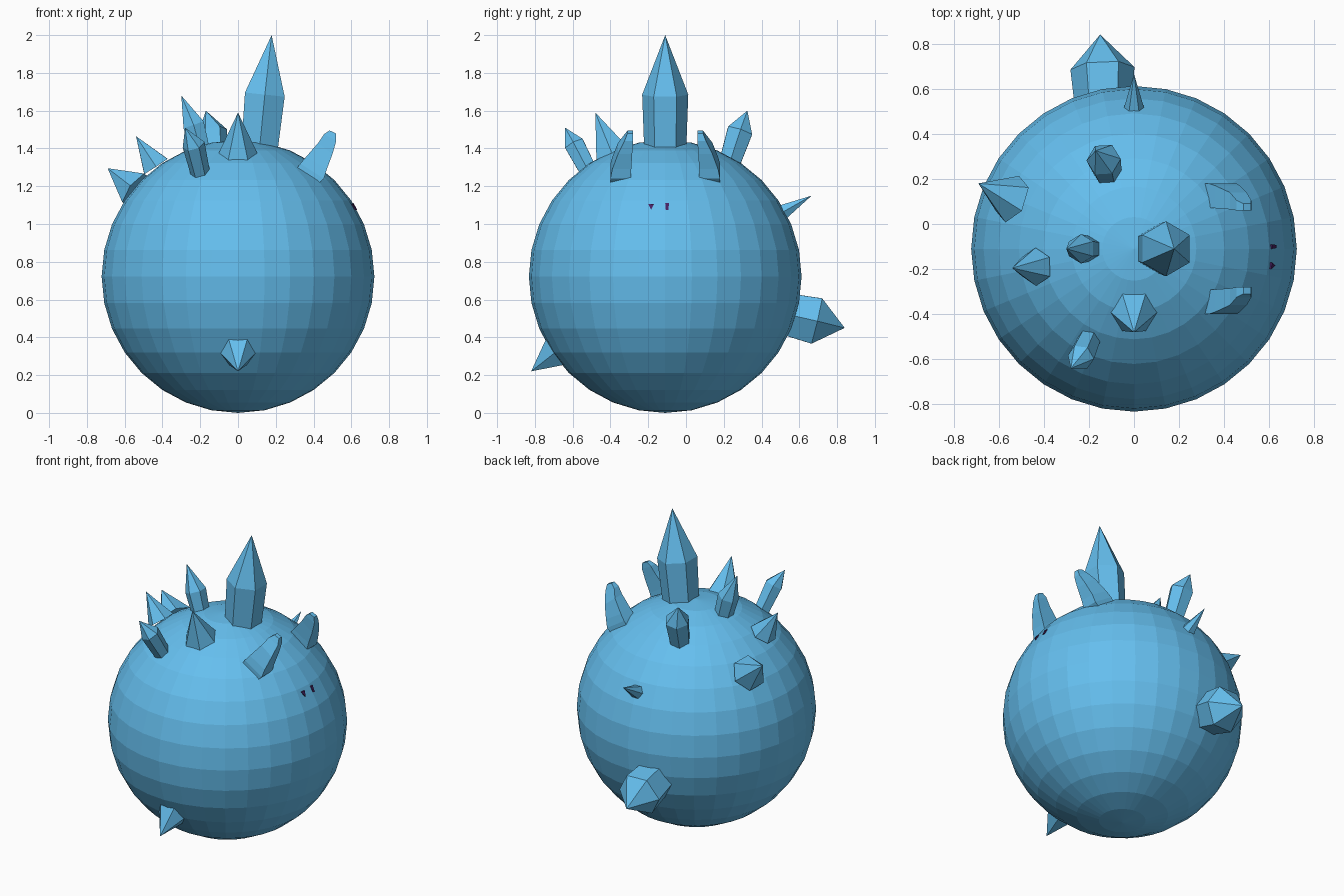
import bpy, bmesh, math
from mathutils import Vector

if "Cube" in bpy.data.objects:
    bpy.data.objects.remove(bpy.data.objects["Cube"])

CY = -0.11  # y of the body centre


def material(name, rgb):
    m = bpy.data.materials.new(name)
    m.diffuse_color = (*rgb, 1)
    m.use_nodes = True
    m.node_tree.nodes["Principled BSDF"].inputs["Base Color"].default_value = m.diffuse_color
    return m


BLUE = material("blue", (0.13, 0.52, 0.86))
PURPLE = material("purple", (0.06, 0.015, 0.12))


def finish(bm, name, mat=BLUE):
    bmesh.ops.recalc_face_normals(bm, faces=bm.faces)
    me = bpy.data.meshes.new(name)
    bm.to_mesh(me)
    bm.free()
    me.materials.append(mat)
    ob = bpy.data.objects.new(name, me)
    bpy.context.collection.objects.link(ob)
    return ob


def loft(bm, rings):
    """Skin closed rings of points and cap both ends; one-point rings become tips."""
    vr = [[bm.verts.new(p) for p in r] for r in rings]
    for a, b in zip(vr, vr[1:]):
        n = len(a)
        for i in range(n):
            j = (i + 1) % n
            if len(b) == 1:
                bm.faces.new((a[i], a[j], b[0]))
            else:
                bm.faces.new((a[i], a[j], b[j], b[i]))
    bm.faces.new(vr[0])
    if len(vr[-1]) > 1:
        bm.faces.new(vr[-1])


def spike(name, tip, rings, ref):
    """Six-sided spike: rings are (centre, radius), ref points at one corner."""
    tip = Vector(tip)
    axis = (tip - Vector(rings[0][0])).normalized()
    ref = Vector(ref)
    u = (ref - axis * ref.dot(axis)).normalized()
    v = axis.cross(u)
    pts = []
    for c, r in rings:
        pts.append([Vector(c) + r * (math.cos(k * math.pi / 3) * u + math.sin(k * math.pi / 3) * v)
                    for k in range(6)])
    bm = bmesh.new()
    loft(bm, pts + [[tip]])
    finish(bm, name)


# round body
bm = bmesh.new()
bmesh.ops.create_uvsphere(bm, u_segments=32, v_segments=16, radius=0.722)
bmesh.ops.translate(bm, verts=bm.verts, vec=(0, CY, 0.722))
finish(bm, "body")

X, Y = (1, 0, 0), (0, 1, 0)

# crystals: prism with a pointed end
spike("top_crystal", (0.178, CY, 2.0), [((0.11, CY, 1.36), 0.11), ((0.142, CY, 1.685), 0.122)], Y)
spike("back_crystal", (-0.15, 0.84, 0.45), [((-0.135, 0.50, 0.53), 0.125), ((-0.14, 0.69, 0.487), 0.142)], X)
spike("left_crystal", (-0.30, CY, 1.68), [((-0.19, CY, 1.36), 0.055), ((-0.235, CY, 1.525), 0.065)], Y)
spike("front_left_crystal", (-0.28, -0.64, 1.51), [((-0.19, -0.49, 1.23), 0.05), ((-0.235, -0.59, 1.42), 0.06)], X)
spike("back_left_crystal", (-0.17, 0.325, 1.60), [((-0.115, 0.22, 1.29), 0.062), ((-0.135, 0.285, 1.49), 0.077)], X)

# plain pointed cones
spike("front_top_cone", (0, -0.48, 1.59), [((0, -0.39, 1.37), 0.105)], X)
spike("front_low_cone", (0, -0.82, 0.22), [((0, -0.68, 0.33), 0.105)], X)
spike("back_cone", (0, 0.665, 1.15), [((0, 0.48, 1.045), 0.055)], X)
spike("left_cone", (-0.69, 0.18, 1.295), [((-0.54, 0.11, 1.18), 0.11)], Y)
spike("front_left_cone", (-0.54, -0.195, 1.465), [((-0.435, -0.19, 1.305), 0.085)], Y)

# pair of curved horns: inner x,z / outer x,z / near and far distance from the mid plane
HORN = [(0.30, 1.28, 0.41, 1.20, 0.18, 0.29),
        (0.33, 1.32, 0.455, 1.24, 0.18, 0.29),
        (0.36, 1.355, 0.47, 1.29, 0.18, 0.28),
        (0.425, 1.43, 0.50, 1.37, 0.175, 0.25),
        (0.455, 1.475, 0.52, 1.44, 0.17, 0.215),
        (0.485, 1.495, 0.518, 1.48, 0.17, 0.20)]
for side, s in (("front", -1), ("back", 1)):
    bm = bmesh.new()
    loft(bm, [[(ix, CY + s * n, iz), (ox, CY + s * n, oz), (ox, CY + s * f, oz), (ix, CY + s * f, iz)]
              for ix, iz, ox, oz, n, f in HORN])
    finish(bm, side + "_horn")

# two tiny dark marks on the right side: outlines in y,z
MARKS = {"front_mark": [(-0.20, 1.105), (-0.17, 1.105), (-0.185, 1.075)],
         "back_mark": [(-0.11, 1.11), (-0.09, 1.11), (-0.093, 1.075), (-0.107, 1.075)]}
for name, outline in MARKS.items():
    bm = bmesh.new()
    loft(bm, [[(0.62 - 0.53 * (z - 1.09) + d - 2 * abs(y - CY) ** 2 / 2.6, y, z) for y, z in outline]
              for d in (-0.02, 0.003)])
    finish(bm, name, PURPLE)
